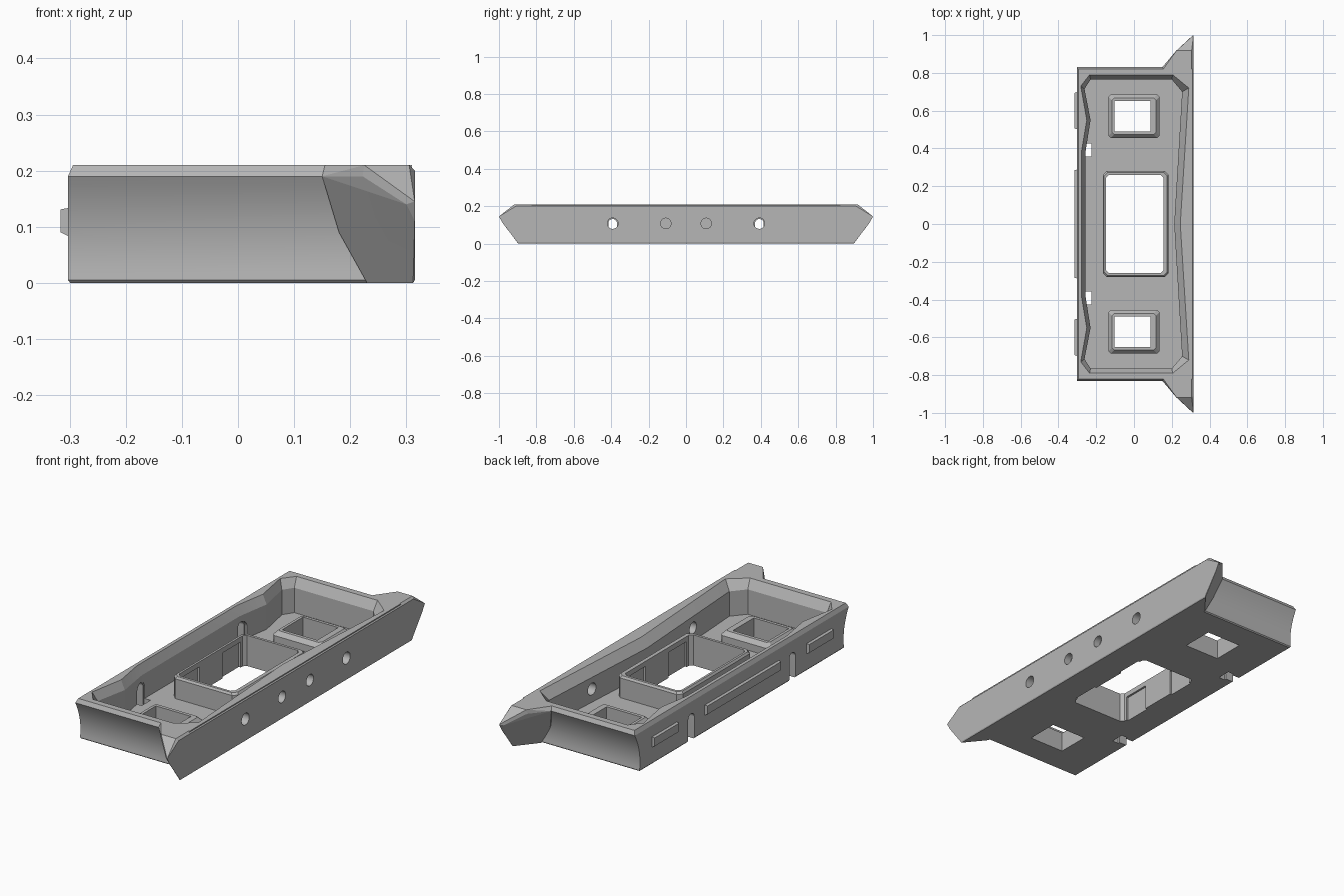
import bpy
import bmesh
from math import pi, radians
from mathutils import Matrix

if "Cube" in bpy.data.objects:
    bpy.data.objects.remove(bpy.data.objects["Cube"], do_unlink=True)

grey = bpy.data.materials.new("plain grey")
grey.use_nodes = True
grey.diffuse_color = (0.47, 0.47, 0.47, 1)
grey.node_tree.nodes["Principled BSDF"].inputs["Base Color"].default_value = (0.47, 0.47, 0.47, 1)


def finish(bm, name):
    bmesh.ops.recalc_face_normals(bm, faces=bm.faces)
    mesh = bpy.data.meshes.new(name)
    bm.to_mesh(mesh)
    bm.free()
    mesh.materials.append(grey)
    ob = bpy.data.objects.new(name, mesh)
    bpy.context.collection.objects.link(ob)
    return ob


def loft(name, rings):
    """Closed solid through (outline, z) rings of equal point count."""
    bm = bmesh.new()
    loops = [[bm.verts.new((x, y, z)) for x, y in pts] for pts, z in rings]
    n = len(loops[0])
    for low, high in zip(loops, loops[1:]):
        for i in range(n):
            j = (i + 1) % n
            bm.faces.new((low[i], low[j], high[j], high[i]))
    bm.faces.new(loops[0][::-1])
    bm.faces.new(loops[-1])
    return finish(bm, name)


def rect(x0, x1, y0, y1, c=0.0):
    """Rectangle outline, with cut corners of size c."""
    if c == 0:
        return [(x0, y0), (x1, y0), (x1, y1), (x0, y1)]
    return [(x0 + c, y0), (x1 - c, y0), (x1, y0 + c), (x1, y1 - c),
            (x1 - c, y1), (x0 + c, y1), (x0, y1 - c), (x0, y0 + c)]


def box(name, x0, x1, y0, y1, z0, z1, c=0.0):
    return loft(name, [(rect(x0, x1, y0, y1, c), z0), (rect(x0, x1, y0, y1, c), z1)])


def rod(name, x0, x1, y, z, r):
    """Cylinder lying along x."""
    bm = bmesh.new()
    place = Matrix.Translation(((x0 + x1) / 2, y, z)) @ Matrix.Rotation(pi / 2, 4, 'Y')
    bmesh.ops.create_cone(bm, cap_ends=True, segments=48, radius1=r, radius2=r,
                          depth=x1 - x0, matrix=place)
    return finish(bm, name)


def combine(target, other, operation):
    mod = target.modifiers.new(operation.lower(), 'BOOLEAN')
    mod.operation, mod.solver, mod.object = operation, 'EXACT', other
    bpy.ops.object.select_all(action='DESELECT')
    bpy.context.view_layer.objects.active = target
    target.select_set(True)
    bpy.ops.object.modifier_apply(modifier=mod.name)
    bpy.data.objects.remove(other, do_unlink=True)


def cut_arch(x0, x1, y, top, r):
    """Round-topped slot through the wall, open below."""
    combine(tray, rod("arch_top", x0, x1, y, top, r), 'DIFFERENCE')
    combine(tray, box("arch_leg", x0, x1, y - r * .995, y + r * .995, -.05, top), 'DIFFERENCE')


# Main block with hollow-curved ends and a bevelled top edge
sections = [(-.299, .788, 0)]
for i in range(13):
    z = .005 + .185 * i / 12
    sections.append((-.303, .79 + .04 * ((z - .045) / .145) ** 2, z))
sections.append((-.294, .82, .21))
tray = loft("tray_body", [(rect(x, .31, -y, y), z) for x, y, z in sections])

# Long side plate with pointed wings
bm = bmesh.new()
wing = [(.155, .82, .21), (.15, .83, .19), (.225, .918, .21), (.222, .916, .19),
        (.305, .918, .21), (.315, .91, .2), (.315, 1, .145), (.3, .988, .14),
        (.315, .98, .11), (.18, .797, .09), (.23, .797, 0), (.312, .897, 0), (.315, .9, .005)]
for side in (-1, 1):
    for x, y, z in wing:
        bm.verts.new((x, side * y, z))
hull = bmesh.ops.convex_hull(bm, input=bm.verts)
bmesh.ops.delete(bm, geom=list({v for v in hull["geom_interior"] + hull["geom_unused"]
                                if isinstance(v, bmesh.types.BMVert)}), context='VERTS')
bmesh.ops.dissolve_limit(bm, angle_limit=radians(4), verts=bm.verts, edges=bm.edges)
combine(tray, finish(bm, "winged_plate"), 'UNION')


# Tray cavity with a sloped lip, waisted along both long walls
def mirrored(half):
    return half + [(x, -y) for x, y in reversed(half) if y]


lip = mirrored([(.245, 0), (.29, .72), (.205, .79), (-.235, .79),
                (-.282, .73), (-.25, .55), (-.277, .39)])
inner = mirrored([(.213, 0), (.255, .7), (.2, .765), (-.23, .765),
                  (-.262, .715), (-.23, .55), (-.257, .38)])
FLOOR = .043
combine(tray, loft("cavity", [(inner, FLOOR), (inner, .165), (lip, .21), (lip, .25)]), 'DIFFERENCE')

# Raised collar and opening in the middle, with shallow recesses in its long walls
collar = loft("centre_collar", [(rect(-.165, .183, -.28, .28, .02), .02),
                                (rect(-.165, .183, -.28, .28, .02), .14),
                                (rect(-.158, .176, -.273, .273, .02), .15)])
combine(tray, collar, 'UNION')
combine(tray, box("centre_opening", -.147, .157, -.26, .26, -.05, .2, .015), 'DIFFERENCE')
for x in (-.147, .157):
    for y in (-.16, .16):
        combine(tray, box("wall_recess", x - .01, x + .01, y - .07, y + .07, -.05, .125), 'DIFFERENCE')

# Small collared openings near both ends
for side in (-1, 1):
    near, far = sorted((side * .455, side * .685))
    frame = loft("end_collar", [(rect(-.135, .135, near, far, .012), .02),
                                (rect(-.135, .135, near, far, .012), .078),
                                (rect(-.117, .117, near + .018, far - .018, .012), .098)])
    combine(tray, frame, 'UNION')
    near, far = sorted((side * .49, side * .652))
    combine(tray, box("end_opening", -.103, .088, near, far, -.05, .2), 'DIFFERENCE')

# Plate holes and arched slots in the opposite wall, wider on the inside
for side in (-1, 1):
    y = side * .392
    combine(tray, rod("through_hole", .15, .35, y, .108, .029), 'DIFFERENCE')
    combine(tray, rod("blind_hole", .28, .35, side * .108, .108, .028), 'DIFFERENCE')
    cut_arch(-.35, -.24, y, .108, .0235)
    cut_arch(-.259, -.225, y, .1, .034)

bpy.ops.object.shade_smooth_by_angle(angle=radians(9))

# Raised panels on the long wall
for name, centre, half in (("front_panel", -.6, .1), ("middle_panel", 0, .29), ("back_panel", .6, .1)):
    panel = box(name, -.316, -.295, centre - half, centre + half, .08, .135)
    for v in panel.data.vertices:
        if v.co.x < -.31:
            v.co.y += .006 if v.co.y < centre else -.006
            v.co.z += .01 if v.co.z < .1 else -.004
